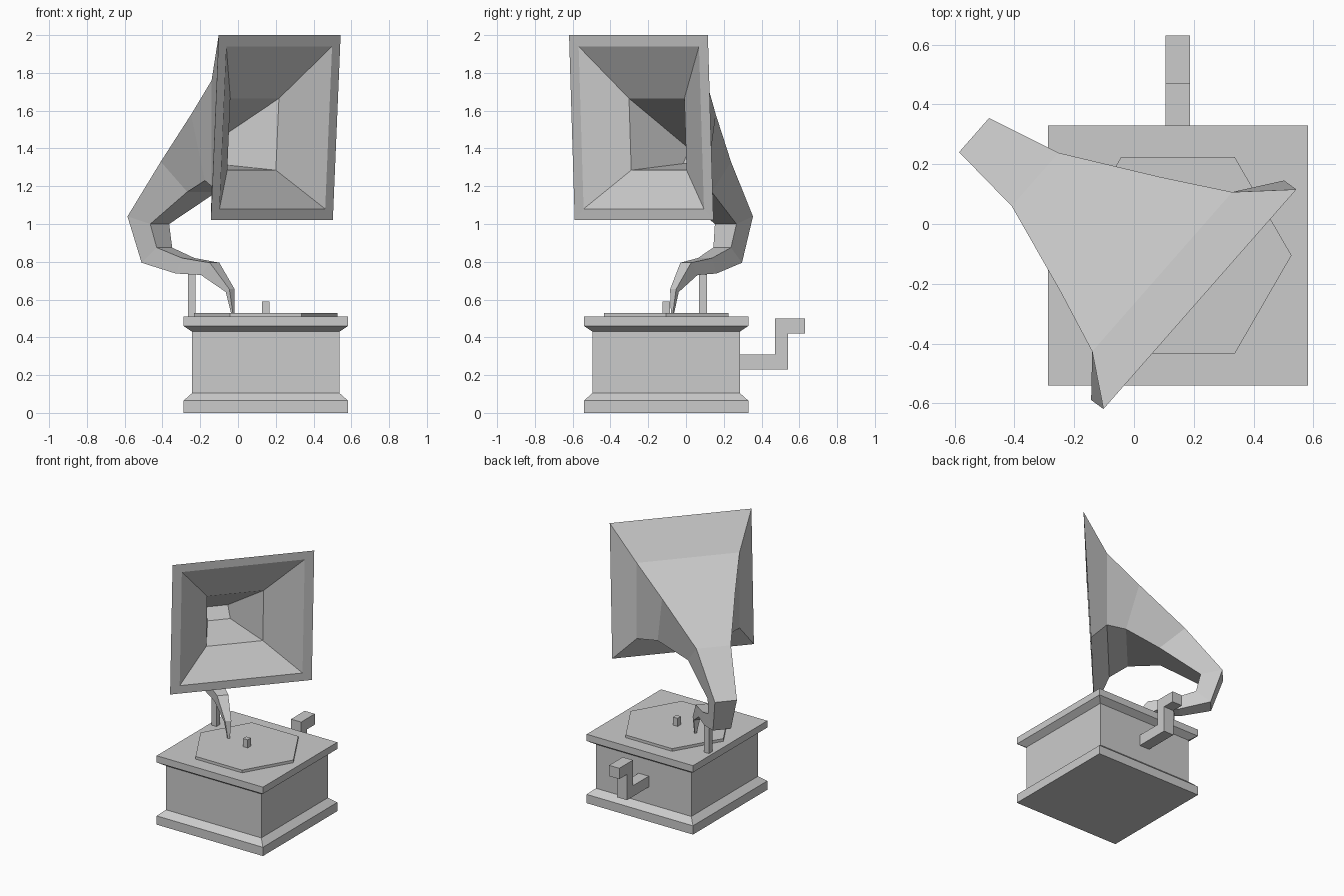
import bpy, bmesh
from math import cos, sin, pi
from mathutils import Vector

if "Cube" in bpy.data.objects:
    bpy.data.objects.remove(bpy.data.objects["Cube"])

CX, CY = 0.147, -0.105          # cabinet centre


def loft(name, rings):
    """Skin a list of equal-length point rings and cap both ends."""
    bm = bmesh.new()
    loops = [[bm.verts.new(p) for p in ring] for ring in rings]
    for a, b in zip(loops, loops[1:]):
        n = len(a)
        for i in range(n):
            j = (i + 1) % n
            bm.faces.new((a[i], a[j], b[j], b[i]))
    bm.faces.new(loops[0][::-1])
    bm.faces.new(loops[-1])
    bmesh.ops.recalc_face_normals(bm, faces=bm.faces)
    mesh = bpy.data.meshes.new(name)
    bm.to_mesh(mesh)
    bm.free()
    obj = bpy.data.objects.new(name, mesh)
    bpy.context.collection.objects.link(obj)
    return obj


def polygon(x, y, z, r, sides, turn=0.0):
    return [(x + r * cos(turn + 2 * pi * i / sides),
             y + r * sin(turn + 2 * pi * i / sides), z) for i in range(sides)]


def square(x, y, z, half):
    return polygon(x, y, z, half * 2 ** 0.5, 4, pi / 4)


# Cabinet with flared plinth and lid
profile = [(0.435, 0), (0.435, 0.065), (0.39, 0.105), (0.39, 0.43),
           (0.435, 0.46), (0.435, 0.51)]
loft("cabinet", [square(CX, CY, z, h) for h, z in profile])

# Hexagonal turntable, spindle and arm post
loft("turntable", [polygon(CX, CY, z, 0.38, 6) for z in (0.505, 0.53)])
loft("spindle", [square(CX, CY, z, 0.019) for z in (0.525, 0.59)])
loft("arm_post", [square(-0.245, 0.09, z, 0.021) for z in (0.505, 0.75)])

# Winding crank: side outline extruded across x
outline = [(0.27, 0.23), (0.54, 0.23), (0.54, 0.42), (0.63, 0.42),
           (0.63, 0.5), (0.47, 0.5), (0.47, 0.31), (0.27, 0.31)]
loft("crank", [[(x, y, z) for y, z in outline] for x in (0.105, 0.188)])

# Tone arm and horn: square sections along a slanted vertical plane
ORIGIN = Vector((-0.535, 0.2975, 0))
ALONG = Vector((0.809, -0.588, 0))
ACROSS = Vector((0.66, 0.7513, 0))


def section(half, s1, z1, s2, z2):
    """Outer edge at (s1, z1), inner edge at (s2, z2)."""
    corners = ((s1, z1, -1), (s1, z1, 1), (s2, z2, 1), (s2, z2, -1))
    return [ORIGIN + ALONG * s + ACROSS * (half * k) + Vector((0, 0, z))
            for s, z, k in corners]


arm = [(0.007, 0.621, 0.53, 0.633, 0.53),      # needle tip
       (0.021, 0.598, 0.64, 0.622, 0.655),
       (0.038, 0.45, 0.73, 0.508, 0.795),
       (0.05, 0.294, 0.738, 0.335, 0.82),
       (0.062, 0.081, 0.795, 0.18, 0.875),     # elbow
       (0.076, 0.0, 1.04, 0.149, 1.0)]
bell = [(0.119, 0.253, 1.33, 0.426, 1.17),
        (0.253, 0.561, 1.58, 0.651, 1.23),
        (0.355, 0.778, 1.76, 0.778, 1.2),
        (0.489, 0.934, 2.0, 0.883, 1.02)]      # rim
mouth = [(0.424, 0.931, 1.94, 0.886, 1.08),    # rim inner edge
         (0.195, 0.77, 1.665, 0.75, 1.285),
         (0.078, 0.38, 1.4, 0.43, 1.32)]       # throat
loft("horn", [section(*s) for s in arm + bell + mouth])
